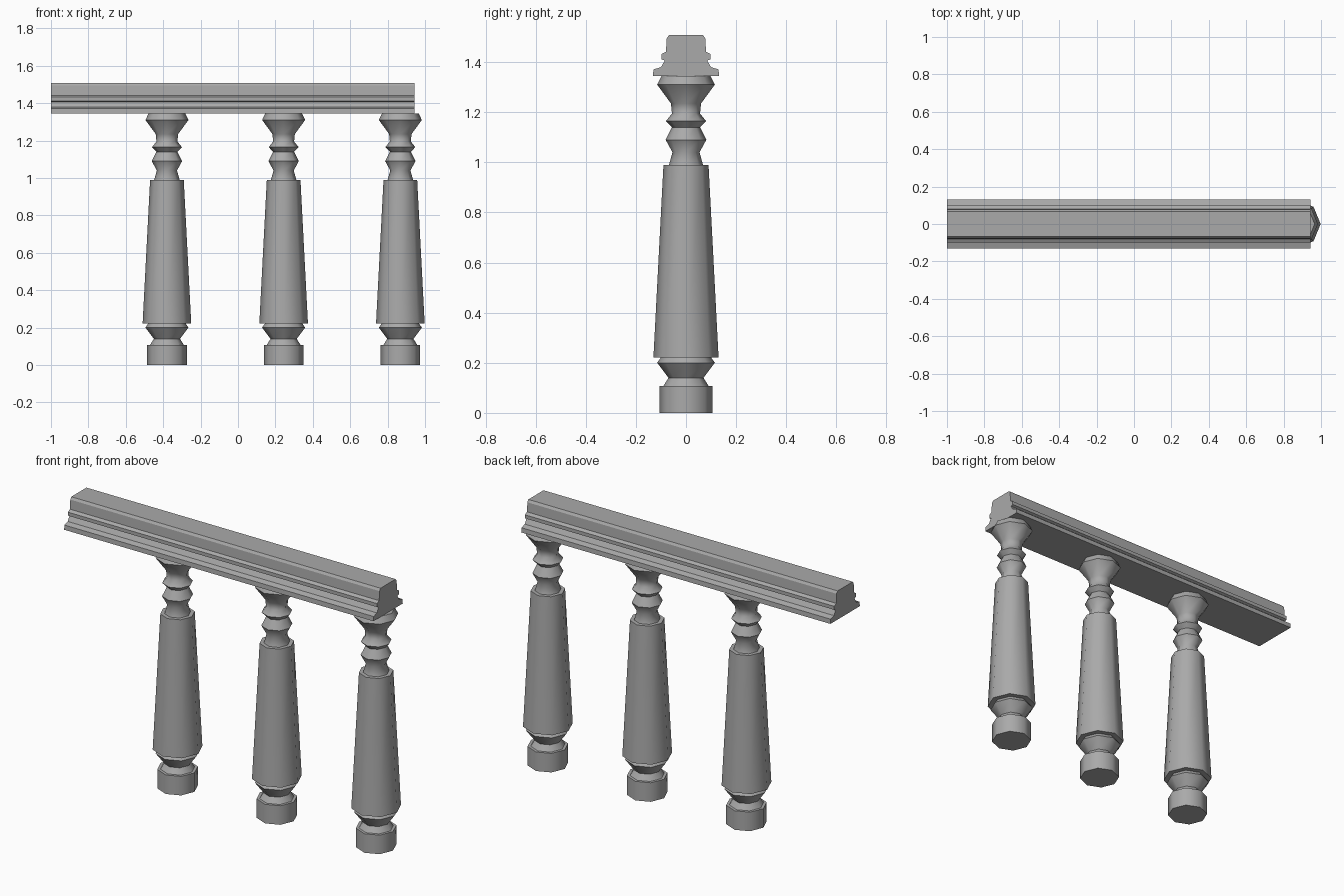
import bpy, bmesh, math

cube = bpy.data.objects.get("Cube")
if cube:
    bpy.data.objects.remove(cube, do_unlink=True)

stone = bpy.data.materials.new("grey_stone")
stone.use_nodes = True
colour = (0.4, 0.4, 0.4, 1)
stone.diffuse_color = colour
stone.node_tree.nodes["Principled BSDF"].inputs["Base Color"].default_value = colour


def finish(name, bm, angle):
    bmesh.ops.recalc_face_normals(bm, faces=bm.faces)
    mesh = bpy.data.meshes.new(name)
    bm.to_mesh(mesh)
    bm.free()
    mesh.materials.append(stone)
    obj = bpy.data.objects.new(name, mesh)
    bpy.context.collection.objects.link(obj)
    bpy.ops.object.select_all(action='DESELECT')
    obj.select_set(True)
    bpy.context.view_layer.objects.active = obj
    bpy.ops.object.shade_smooth_by_angle(angle=math.radians(angle))
    return obj


def turned(name, profile, x, sides=8):
    """Closed lathe shape around z from (radius, height) pairs."""
    bm = bmesh.new()
    rings = []
    for r, z in profile:
        rings.append([bm.verts.new((x + r * math.cos(math.tau * i / sides),
                                    r * math.sin(math.tau * i / sides), z))
                      for i in range(sides)])
    for low, high in zip(rings, rings[1:]):
        for i in range(sides):
            j = (i + 1) % sides
            bm.faces.new((low[i], low[j], high[j], high[i]))
    bm.faces.new(rings[0])
    bm.faces.new(rings[-1])
    return finish(name, bm, 50)


# Baluster: foot, tapered shaft and turned neck in one profile
baluster = [(.106, 0), (.106, .108), (.09, .108), (.07, .14), (.115, .2),
            (.1, .222), (.13, .222), (.09, .99), (.068, .99), (.054, 1.04),
            (.081, 1.09), (.056, 1.14), (.08, 1.165), (.056, 1.195),
            (.06, 1.235), (.115, 1.31), (.098, 1.345)]
for label, x in (("right", -.38), ("middle", .244), ("left", .868)):
    turned(label + "_baluster", baluster, x)

# Handrail: mirrored moulding section swept along x
half = [(.132, 1.345), (.13, 1.371), (.1, 1.38), (.085, 1.406), (.098, 1.412),
        (.098, 1.432), (.08, 1.442), (.077, 1.495), (.068, 1.508)]
section = half + [(-y, z) for y, z in reversed(half)]
bm = bmesh.new()
ends = [[bm.verts.new((x, y, z)) for y, z in section] for x in (-1, .943)]
for i in range(len(section)):
    j = (i + 1) % len(section)
    bm.faces.new((ends[0][i], ends[0][j], ends[1][j], ends[1][i]))
for end in ends:
    bm.faces.new(end)
finish("handrail", bm, 30)
